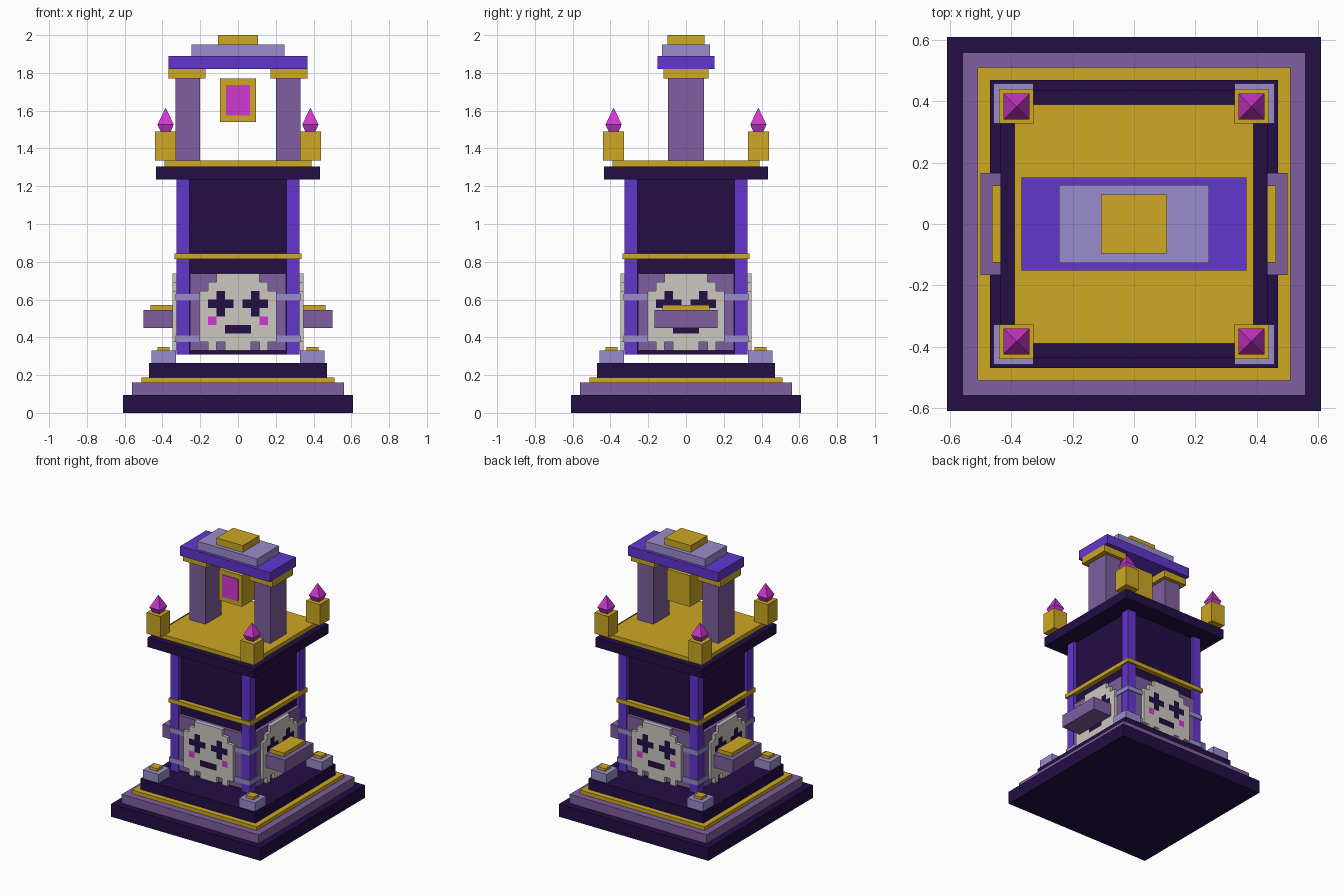
import bpy, bmesh
from mathutils import Matrix
from math import pi

if "Cube" in bpy.data.objects:
    bpy.data.objects.remove(bpy.data.objects["Cube"])


def material(name, hexcode):
    def lin(c):
        c /= 255
        return c / 12.92 if c <= 0.04045 else ((c + 0.055) / 1.055) ** 2.4
    m = bpy.data.materials.new(name)
    m.diffuse_color = [lin(int(hexcode[i:i + 2], 16)) for i in (0, 2, 4)] + [1]
    m.use_nodes = True
    m.node_tree.nodes["Principled BSDF"].inputs["Base Color"].default_value = m.diffuse_color
    return m


DARK = material("dark indigo", "230E44")
PURPLE = material("dusty purple", "7E5F9F")
GOLD = material("gold", "CDA823")
VIOLET = material("bright violet", "6236CE")
LAVENDER = material("lavender", "9A8CCD")
BONE = material("bone", "CCC8C0")
MAGENTA = material("magenta", "D038D0")


def add_box(bm, x0, x1, y0, y1, z0, z1, mat=0):
    mtx = Matrix.Translation(((x0 + x1) / 2, (y0 + y1) / 2, (z0 + z1) / 2)) @ \
        Matrix.Diagonal((x1 - x0, y1 - y0, z1 - z0, 1))
    verts = bmesh.ops.create_cube(bm, size=1, matrix=mtx)["verts"]
    for f in {f for v in verts for f in v.link_faces}:
        f.material_index = mat


def finish(name, bm, mats):
    me = bpy.data.meshes.new(name)
    bm.to_mesh(me)
    bm.free()
    for m in mats:
        me.materials.append(m)
    ob = bpy.data.objects.new(name, me)
    bpy.context.collection.objects.link(ob)
    return ob


def box(name, mat, *bounds):
    bm = bmesh.new()
    add_box(bm, *bounds)
    return finish(name, bm, [mat])


def slab(name, mat, hx, hy, z0, z1):
    return box(name, mat, -hx, hx, -hy, hy, z0, z1)


# stepped base
slab("base_plinth", DARK, 0.61, 0.61, 0, 0.095)
slab("base_step", PURPLE, 0.56, 0.56, 0.095, 0.16)
slab("base_trim", GOLD, 0.51, 0.51, 0.16, 0.187)
slab("base_top", DARK, 0.47, 0.47, 0.187, 0.265)

# tower body with trim rings and roof slab
slab("tower_body", DARK, 0.30, 0.30, 0.31, 1.235)
slab("lower_ring", LAVENDER, 0.332, 0.332, 0.375, 0.41)
slab("upper_ring", LAVENDER, 0.332, 0.332, 0.595, 0.63)
slab("gold_ring", GOLD, 0.335, 0.335, 0.815, 0.845)
slab("roof_slab", DARK, 0.435, 0.435, 1.235, 1.305)
slab("roof_deck", GOLD, 0.39, 0.39, 1.305, 1.335)

# corner pieces
for sx, sy, tag in ((-1, -1, "front_left"), (1, -1, "front_right"),
                    (-1, 1, "back_left"), (1, 1, "back_right")):
    def corner(name, mat, a, b, z0, z1):
        xs, ys = sorted((sx * a, sx * b)), sorted((sy * a, sy * b))
        box(f"{name}_{tag}", mat, *xs, *ys, z0, z1)
    corner("corner_pillar", VIOLET, 0.257, 0.325, 0.31, 1.235)
    corner("foot_block", LAVENDER, 0.328, 0.458, 0.265, 0.33)
    corner("foot_cap", GOLD, 0.363, 0.425, 0.33, 0.35)
    corner("lamp_post", GOLD, 0.327, 0.44, 1.335, 1.49)
    # four-sided crystal
    bm = bmesh.new()
    for r1, r2, z0, z1 in ((0.027, 0.043, 1.49, 1.527), (0.043, 0, 1.527, 1.615)):
        mtx = Matrix.Translation((sx * 0.383, sy * 0.383, (z0 + z1) / 2)) @ Matrix.Rotation(pi / 4, 4, 'Z')
        bmesh.ops.create_cone(bm, segments=4, radius1=r1 * 2 ** 0.5, radius2=r2 * 2 ** 0.5,
                              depth=z1 - z0, matrix=mtx)
    finish(f"crystal_{tag}", bm, [MAGENTA])

# pixel face on each side: b bone, d dark, m magenta, dot empty
FACE = ["..bbbbb..",
        ".bbbbbbb.",
        "bbdbbbdbb",
        "bdddbdddb",
        "bbdbbbdbb",
        "bmbbbbbmb",
        "bbbdddbbb",
        "bbbbbbbbb",
        ".b.bbb.b."]
P = 0.0453
for k, side in enumerate(("front", "right", "back", "left")):
    turn = Matrix.Rotation(k * pi / 2, 4, 'Z')
    panel = box(f"face_panel_{side}", PURPLE, -0.255, 0.255, -0.325, -0.29, 0.33, 0.737)
    panel.data.transform(turn)
    bm = bmesh.new()
    for r, row in enumerate(FACE):
        c = 0
        while c < 9:
            e = c
            while e < 9 and row[e] == row[c]:
                e += 1
            if row[c] != ".":
                z = 0.737 - r * P
                add_box(bm, (c - 4.5) * P, (e - 4.5) * P, -0.347, -0.32, z - P, z, "bdm".index(row[c]))
            c = e
    bm.transform(turn)
    finish(f"pixel_face_{side}", bm, [BONE, DARK, MAGENTA])

# side shelves, arch columns and capitals
for s, tag in ((-1, "left"), (1, "right")):
    def pair(name, mat, a, b, hy, z0, z1):
        box(f"{name}_{tag}", mat, *sorted((s * a, s * b)), -hy, hy, z0, z1)
    pair("shelf", PURPLE, 0.335, 0.50, 0.167, 0.45, 0.545)
    pair("shelf_top", GOLD, 0.34, 0.463, 0.125, 0.545, 0.572)
    pair("arch_column", PURPLE, 0.20, 0.33, 0.094, 1.335, 1.77)
    pair("capital", GOLD, 0.172, 0.367, 0.12, 1.77, 1.82)

# arch lintel and stepped crown
slab("lintel", VIOLET, 0.367, 0.152, 1.82, 1.89)
slab("crown_step", LAVENDER, 0.245, 0.127, 1.89, 1.95)
slab("crown_cap", GOLD, 0.107, 0.097, 1.95, 2.0)

# hanging plaque with a front gem plate
slab("plaque", GOLD, 0.094, 0.088, 1.54, 1.77)
box("gem_plate", MAGENTA, -0.064, 0.064, -0.093, -0.087, 1.575, 1.737)
